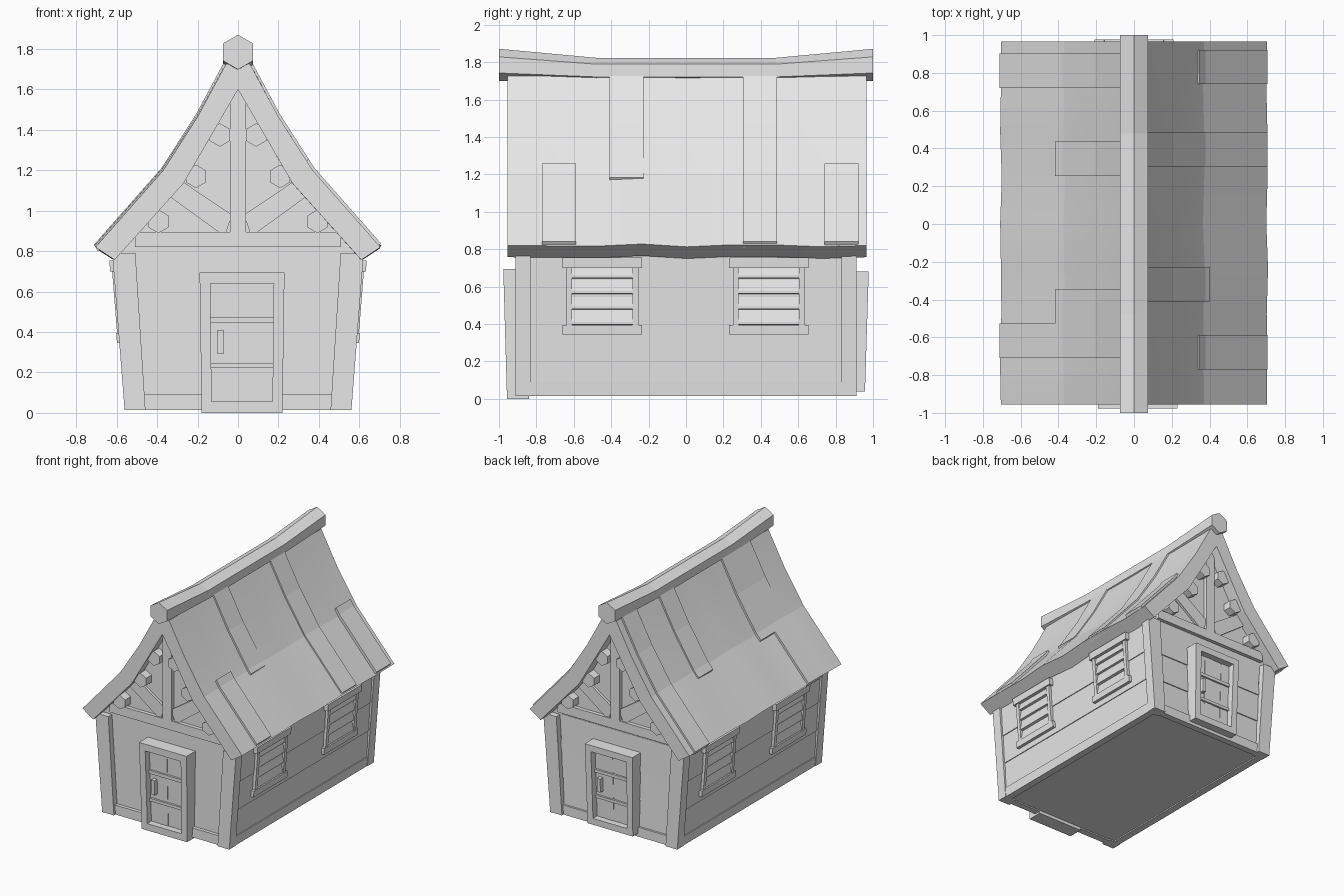
import bpy, bmesh, math

cube = bpy.data.objects.get("Cube")
if cube:
    bpy.data.objects.remove(cube)

grey = bpy.data.materials.new("light_grey")
grey.use_nodes = True
grey.diffuse_color = (0.8, 0.8, 0.8, 1)
grey.node_tree.nodes["Principled BSDF"].inputs["Base Color"].default_value = (0.8, 0.8, 0.8, 1)

LEAN = 0.14  # walls widen with height


def loft(name, rings, smooth=False):
    """Skin a row of matching rings and close both ends."""
    bm = bmesh.new()
    rows = [[bm.verts.new(p) for p in ring] for ring in rings]
    n = len(rows[0])
    for a, b in zip(rows, rows[1:]):
        for i in range(n):
            j = (i + 1) % n
            bm.faces.new((a[i], a[j], b[j], b[i]))
    bm.faces.new(rows[0])
    bm.faces.new(rows[-1])
    bmesh.ops.recalc_face_normals(bm, faces=bm.faces)
    mesh = bpy.data.meshes.new(name)
    bm.to_mesh(mesh)
    bm.free()
    mesh.materials.append(grey)
    obj = bpy.data.objects.new(name, mesh)
    bpy.context.collection.objects.link(obj)
    if smooth:
        bpy.ops.object.select_all(action='DESELECT')
        obj.select_set(True)
        bpy.context.view_layer.objects.active = obj
        bpy.ops.object.shade_smooth_by_angle(angle=math.radians(8))
    return obj


def extrude(name, profile, y0, y1, lean=0.0):
    """Extrude an x-z profile along y, widening x with height."""
    return loft(name, [[(x * (1 + lean * z), y, z) for x, z in profile] for y in (y0, y1)])


def box(name, x0, x1, y0, y1, z0, z1, lean=LEAN):
    return extrude(name, [(x0, z0), (x1, z0), (x1, z1), (x0, z1)], y0, y1, lean)


def mirrored(half):
    """Complete a right-hand profile that starts on the centre line."""
    return half + [(-x, z) for x, z in reversed(half) if x > 0]


SIDES = (("left", 1), ("right", -1))
ENDS = (("front", -1), ("back", 1))

# Main body with gables
body = [(0.54, 0.025), (0.60, 0.78), (0.28, 1.16), (0, 1.65)]
extrude("house_body", body + [(-x, z) for x, z in reversed(body[:-1])], -0.865, 0.865)

# Roof: slightly wavy slab
OUTER = [(0, 1.74), (0.06, 1.725), (0.20, 1.465), (0.37, 1.20), (0.705, 0.82)]
INNER = [(0.61, 0.757), (0.27, 1.135), (0, 1.60)]
rings = []
for k in range(9):
    y = -0.955 + 0.24 * k
    ring = []
    for s in (1, -1):
        pts = []
        for x, z in OUTER + INNER:
            wave = 0.008 * math.sin(2.4 * k + s) * min(1, x / 0.3)
            if k in (0, 8):
                wave = 0
            pts.append((s * (x + 0.6 * wave), y, z + wave))
        ring += pts if s > 0 else list(reversed(pts[1:-1]))
    rings.append(ring)
loft("roof", rings, smooth=True)


def roof_z(x):
    for (xa, za), (xb, zb) in zip(OUTER, OUTER[1:]):
        if x <= xb:
            return za + (zb - za) * (x - xa) / (xb - xa)
    return OUTER[-1][1]


# Raised roof boards: side, y start, inner x, outer x
BOARDS = [(1, -0.41, 0.06, 0.395), (1, 0.305, 0.06, 0.698), (1, 0.74, 0.34, 0.698),
          (1, -0.77, 0.34, 0.698), (-1, 0.72, 0.06, 0.705), (-1, 0.255, 0.06, 0.41),
          (-1, -0.53, 0.06, 0.41), (-1, -0.71, 0.06, 0.705)]
for i, (s, y, xa, xb) in enumerate(BOARDS):
    xs = [xa] + [x for x, z in OUTER if xa < x < xb] + [xb]
    top = [(s * (x + 0.008), roof_z(x) + 0.012) for x in xs]
    low = [(s * (x - 0.012), roof_z(x) - 0.02) for x in reversed(xs)]
    extrude(f"roof_board_{i + 1}", top + low, y, y + 0.182)

# Ridge beam: six-sided, upturned at both ends
rings = []
for y, zc, rz in ((-1, 1.785, 0.086), (-0.48, 1.755, 0.068), (0.48, 1.755, 0.068), (1, 1.785, 0.086)):
    rings.append([(0.085 * math.sin(a * math.pi / 3), y, zc + rz * math.cos(a * math.pi / 3)) for a in range(6)])
loft("ridge_beam", rings)

# Corner posts and sills
for end, e in ENDS:
    for side, s in SIDES:
        box(f"{end}_{side}_corner_post", s * 0.457, s * 0.56, e * 0.832, e * 0.912, 0.015, 0.79)
    box(f"{end}_sill", -0.47, 0.47, e * 0.84, e * 0.892, 0.015, 0.09)
for side, s in SIDES:
    box(f"{side}_sill", s * 0.5, s * 0.556, -0.84, 0.84, 0.015, 0.09)

# Lapped wall boards on the long sides and the back
LAPS = (0.09, 0.30, 0.53, 0.80)
for i, (z0, z1) in enumerate(zip(LAPS, LAPS[1:])):
    for side, s in SIDES:
        extrude(f"{side}_wall_board_{i + 1}",
                [(s * 0.52, z0), (s * 0.549, z0), (s * 0.543, z1), (s * 0.52, z1)], -0.835, 0.835, LEAN)
    loft(f"back_wall_board_{i + 1}",
         [[(x, 0.85, z0), (x, 0.876, z0), (x, 0.868, z1), (x, 0.85, z1)] for x in (-0.49, 0.49)])

# Gable timbers and projecting roof beams
for end, e in ENDS:
    ya, yb = e * 0.85, e * 0.895
    box(f"{end}_gable_beam", -0.51, 0.51, ya, yb, 0.82, 0.895, 0)
    box(f"{end}_king_post", -0.04, 0.04, ya, yb, 0.89, 1.63, 0)
    for side, s in SIDES:
        brace = [(0.03, 0.98), (0.06, 0.89), (0.09, 0.89), (0.345, 1.075), (0.29, 1.155)]
        extrude(f"{end}_{side}_brace", [(s * x, z) for x, z in brace], ya, e * 0.885)
        for i, (x, z) in enumerate(((0.09, 1.375), (0.208, 1.17), (0.393, 0.947))):
            hexagon = [(s * x + 0.058 * math.sin(a * math.pi / 3), z + 0.058 * math.cos(a * math.pi / 3))
                       for a in range(6)]
            extrude(f"{end}_{side}_beam_end_{i + 1}", hexagon, ya, e * 0.935)

# Louvred windows
for side, s in SIDES:
    for place, c in (("front", -0.447), ("back", 0.443)):
        name = f"{side}_{place}_window"
        box(name + "_ledge", s * 0.52, s * 0.571, c - 0.213, c + 0.213, 0.345, 0.395)
        box(name + "_header", s * 0.52, s * 0.576, c - 0.213, c + 0.213, 0.70, 0.755)
        for j, t in (("a", -1), ("b", 1)):
            box(f"{name}_jamb_{j}", s * 0.52, s * 0.567, c + t * 0.162, c + t * 0.192, 0.39, 0.71)
        for i in range(4):
            z = 0.41 + 0.083 * i
            slat = [(0.53, z - 0.02), (0.563, z - 0.012), (0.563, z), (0.545, z + 0.065), (0.53, z + 0.065)]
            extrude(f"{name}_slat_{i + 1}", [(s * x, v) for x, v in slat], c - 0.165, c + 0.165, LEAN)


def door(end, e, cx, z0, height):
    """Framed door; depth grows slightly with height."""
    def part(name, x0, x1, depth, za, zb):
        ring = []
        for z in (za, zb):
            zz = z0 + z * height
            wide = 1 + 0.05 * z
            out = e * (depth + 0.02 * z)
            ring.append([(cx - e * x0 * wide, e * 0.84, zz), (cx - e * x1 * wide, e * 0.84, zz),
                         (cx - e * x1 * wide, out, zz), (cx - e * x0 * wide, out, zz)])
        loft(f"{end}_door_{name}", ring)

    part("left_jamb", 0.15, 0.20, 0.957, 0, 1)
    part("right_jamb", -0.20, -0.15, 0.957, 0, 1)
    part("lintel", -0.16, 0.16, 0.957, 0.92, 1)
    part("threshold", -0.16, 0.16, 0.957, 0, 0.08)
    for i in range(4):
        x = -0.152 + 0.076 * i
        part(f"plank_{i + 1}", x, x + 0.076, 0.904 + 0.003 * (i % 2), 0.07, 0.93)
    part("lower_rail", -0.152, 0.152, 0.92, 0.32, 0.355)
    part("upper_rail", -0.152, 0.152, 0.92, 0.64, 0.68)
    part("handle", -0.118, -0.09, 0.94, 0.42, 0.59)


door("front", -1, 0.02, 0.0, 0.695)
door("back", 1, 0.0, 0.04, 0.64)
